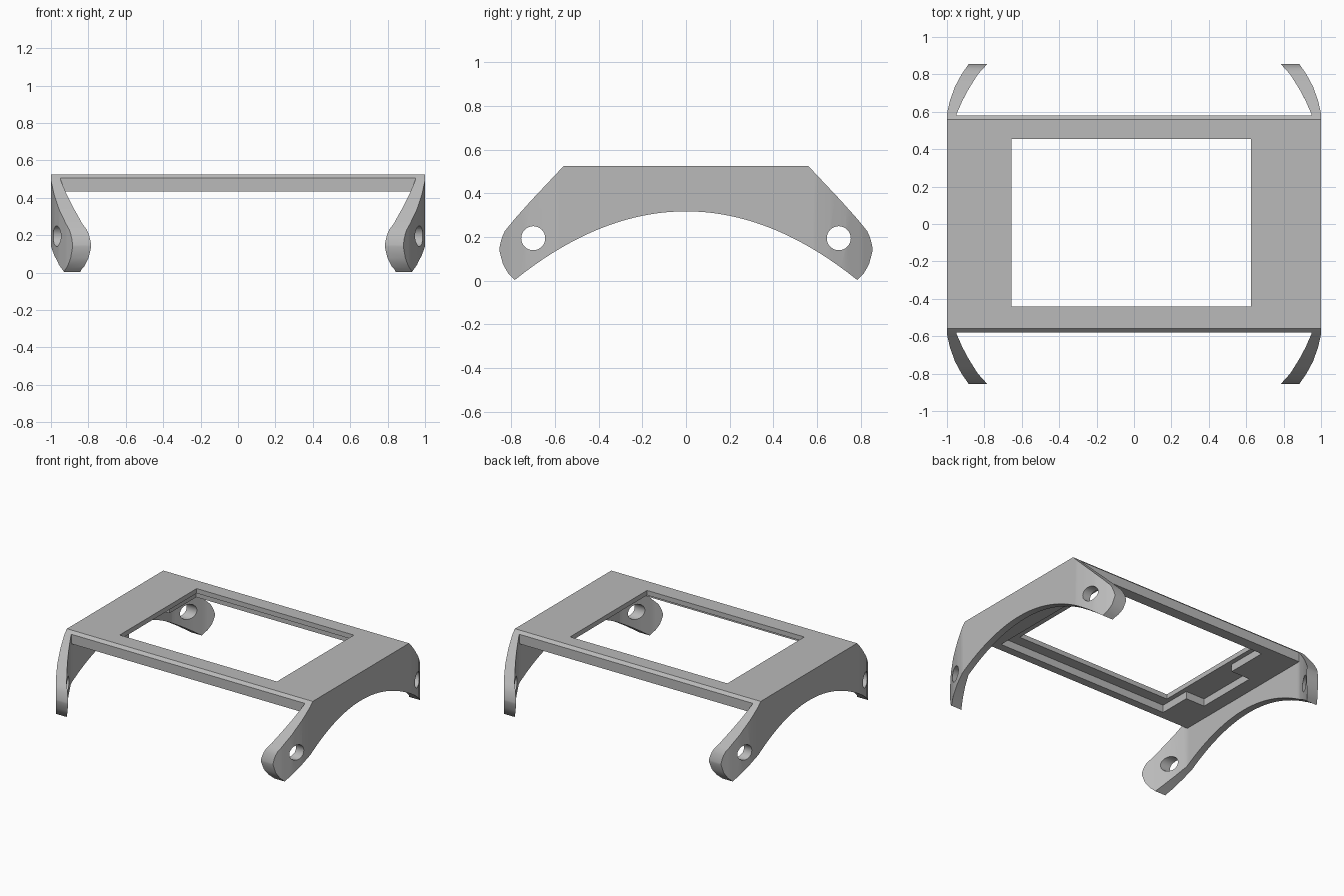
import bpy, bmesh, math
from mathutils import Matrix

cube = bpy.data.objects.get("Cube")
if cube:
    bpy.data.objects.remove(cube, do_unlink=True)

grey = bpy.data.materials.new("plain grey")
grey.use_nodes = True
colour = (0.49, 0.49, 0.49, 1)
grey.diffuse_color = colour
grey.node_tree.nodes["Principled BSDF"].inputs["Base Color"].default_value = colour


def make(name, bm):
    bmesh.ops.recalc_face_normals(bm, faces=bm.faces)
    mesh = bpy.data.meshes.new(name)
    bm.to_mesh(mesh)
    bm.free()
    mesh.materials.append(grey)
    obj = bpy.data.objects.new(name, mesh)
    bpy.context.collection.objects.link(obj)
    return obj


def prism(name, points, offset):
    """Closed outline swept along an offset vector."""
    bm = bmesh.new()
    face = bm.faces.new([bm.verts.new(p) for p in points])
    swept = bmesh.ops.extrude_face_region(bm, geom=[face])["geom"]
    bmesh.ops.translate(bm, vec=offset, verts=[v for v in swept if isinstance(v, bmesh.types.BMVert)])
    return make(name, bm)


def curve(table, y):
    """Piecewise value at a distance from the middle."""
    y = abs(y)
    for (a, va), (b, vb) in zip(table, table[1:]):
        if y <= b:
            return va + (vb - va) * max(0, y - a) / (b - a)
    return table[-1][1]


def combine(target, tool, operation):
    mod = target.modifiers.new("combine", "BOOLEAN")
    mod.operation = operation
    mod.solver = "EXACT"
    mod.object = tool
    bpy.context.view_layer.objects.active = target
    bpy.ops.object.modifier_apply(modifier=mod.name)
    bpy.data.objects.remove(tool, do_unlink=True)


# Side wall outlines, measured from the middle towards each arm tip
TOP = [(0, .525), (.56, .525), (.58, .505), (.71, .367), (.785, .283), (.83, .228), (.845, .195), (.855, .15)]
TIP = [(.785, .003), (.82, .04), (.84, .08), (.855, .138)]
OUTER = [(0, 1), (.59, 1), (.66, .984), (.735, .957), (.8, .922), (.855, .884)]
INNER = [(0, .95), (.585, .95), (.66, .917), (.72, .885), (.8, .835), (.855, .785)]


def bottom(y):
    return .318 - .511 * y * y if abs(y) < .785 else curve(TIP, y)


def side_wall(name, side):
    half = [i * .56 / 14 for i in range(15)]
    half += [.58, .59, .61, .635, .66, .685, .71, .735, .76, .785, .8, .815, .83, .84, .848, .855]
    stations = [-y for y in reversed(half[1:])] + half
    bm = bmesh.new()
    previous = None
    for y in stations:
        low, high = bottom(y), curve(TOP, y)
        out, inn = side * curve(OUTER, y), side * curve(INNER, y)
        ring = [bm.verts.new(p) for p in ((out, y, low), (out, y, high), (inn, y, high), (inn, y, low))]
        if previous:
            for i in range(4):
                j = (i + 1) % 4
                bm.faces.new((previous[i], previous[j], ring[j], ring[i]))
        else:
            bm.faces.new(ring)
        previous = ring
    bm.faces.new(previous)
    return make(name, bm)


# Top plate with bevelled front and back edges
edge = [(-.58, .435), (.58, .435), (.58, .505), (.56, .525), (-.56, .525), (-.58, .505)]
frame = prism("bracket_frame", [(-.97, y, z) for y, z in edge], (1.94, 0, 0))

# Arched side walls with curled arms
for name, side in (("left_wall", 1), ("right_wall", -1)):
    combine(frame, side_wall(name, side), "UNION")

# Window opening
window = [(-.655, -.44), (.625, -.44), (.625, .455), (-.655, .455)]
combine(frame, prism("window_cutter", [(x, y, .4) for x, y in window], (0, 0, .3)), "DIFFERENCE")

# Stepped recess under the plate
recess = [(-.69, -.52), (.72, -.52), (.72, .5), (-.69, .5), (-.69, .19), (-.845, .19), (-.845, -.28), (-.69, -.28)]
combine(frame, prism("recess_cutter", [(x, y, .4) for x, y in recess], (0, 0, .09)), "DIFFERENCE")

# Screw holes through both arms at each end
for y in (-.7, .7):
    bm = bmesh.new()
    bmesh.ops.create_cone(bm, cap_ends=True, segments=32, radius1=.055, radius2=.055, depth=2.4,
                          matrix=Matrix.Translation((0, y, .195)) @ Matrix.Rotation(math.pi / 2, 4, "Y"))
    combine(frame, make("hole_cutter", bm), "DIFFERENCE")

bpy.ops.object.select_all(action="DESELECT")
frame.select_set(True)
bpy.context.view_layer.objects.active = frame
bpy.ops.object.shade_smooth_by_angle(angle=math.radians(25))
